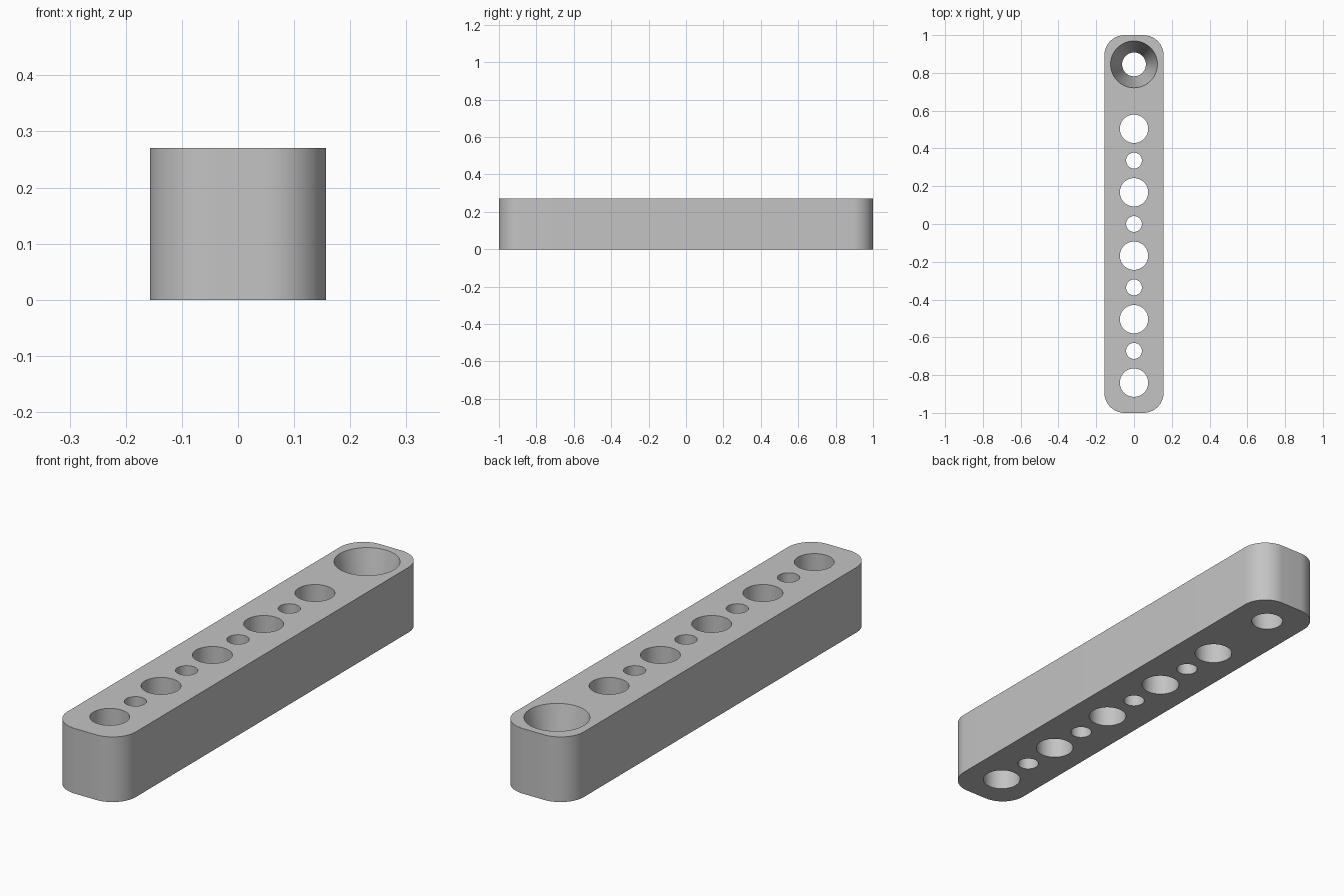
import bpy, bmesh, math
from mathutils import Matrix

cube = bpy.data.objects.get("Cube")
if cube:
    bpy.data.objects.remove(cube, do_unlink=True)

WIDTH, LENGTH, HEIGHT, CORNER = 0.314, 2.0, 0.27, 0.108
PITCH = 0.168

grey = bpy.data.materials.new("light grey")
grey.use_nodes = True
grey.diffuse_color = (0.55, 0.55, 0.55, 1)
grey.node_tree.nodes["Principled BSDF"].inputs["Base Color"].default_value = grey.diffuse_color


def make_object(name, bm):
    mesh = bpy.data.meshes.new(name)
    bm.to_mesh(mesh)
    bm.free()
    mesh.materials.append(grey)
    obj = bpy.data.objects.new(name, mesh)
    bpy.context.collection.objects.link(obj)
    return obj


def add_cutter(bm, y, bottom, top):
    """Round cutter overshooting both faces while keeping its taper."""
    slope = (top - bottom) / HEIGHT
    over = 0.05
    bmesh.ops.create_cone(
        bm, cap_ends=True, segments=64,
        radius1=bottom - slope * over, radius2=top + slope * over,
        depth=HEIGHT + 2 * over,
        matrix=Matrix.Translation((0, y, HEIGHT / 2)))


# Bar with rounded vertical corners
bm = bmesh.new()
bmesh.ops.create_cube(bm, size=1, matrix=Matrix.Translation((0, 0, HEIGHT / 2))
                      @ Matrix.Diagonal((WIDTH, LENGTH, HEIGHT, 1)))
upright = [e for e in bm.edges if abs(e.verts[0].co.z - e.verts[1].co.z) > 0.1]
bmesh.ops.bevel(bm, geom=upright, offset=CORNER, segments=16,
                profile=0.5, affect='EDGES')
bar = make_object("drilled_bar", bm)

# Alternating large and small holes, with a tapered hole at the back end
bm = bmesh.new()
for i in range(9):
    radius = 0.042 if i % 2 else 0.075
    add_cutter(bm, (i - 5) * PITCH, radius, radius)
add_cutter(bm, 5 * PITCH + 0.005, 0.063, 0.124)
cutter = make_object("hole_cutters", bm)
cutter.hide_render = True

# Cut the holes
cut = bar.modifiers.new("holes", 'BOOLEAN')
cut.operation = 'DIFFERENCE'
cut.solver = 'EXACT'
cut.object = cutter
bpy.ops.object.select_all(action='DESELECT')
bpy.context.view_layer.objects.active = bar
bar.select_set(True)
bpy.ops.object.modifier_apply(modifier=cut.name)
bpy.data.objects.remove(cutter, do_unlink=True)

# Smooth walls with crisp rims
bpy.ops.object.shade_smooth_by_angle(angle=math.radians(30))
